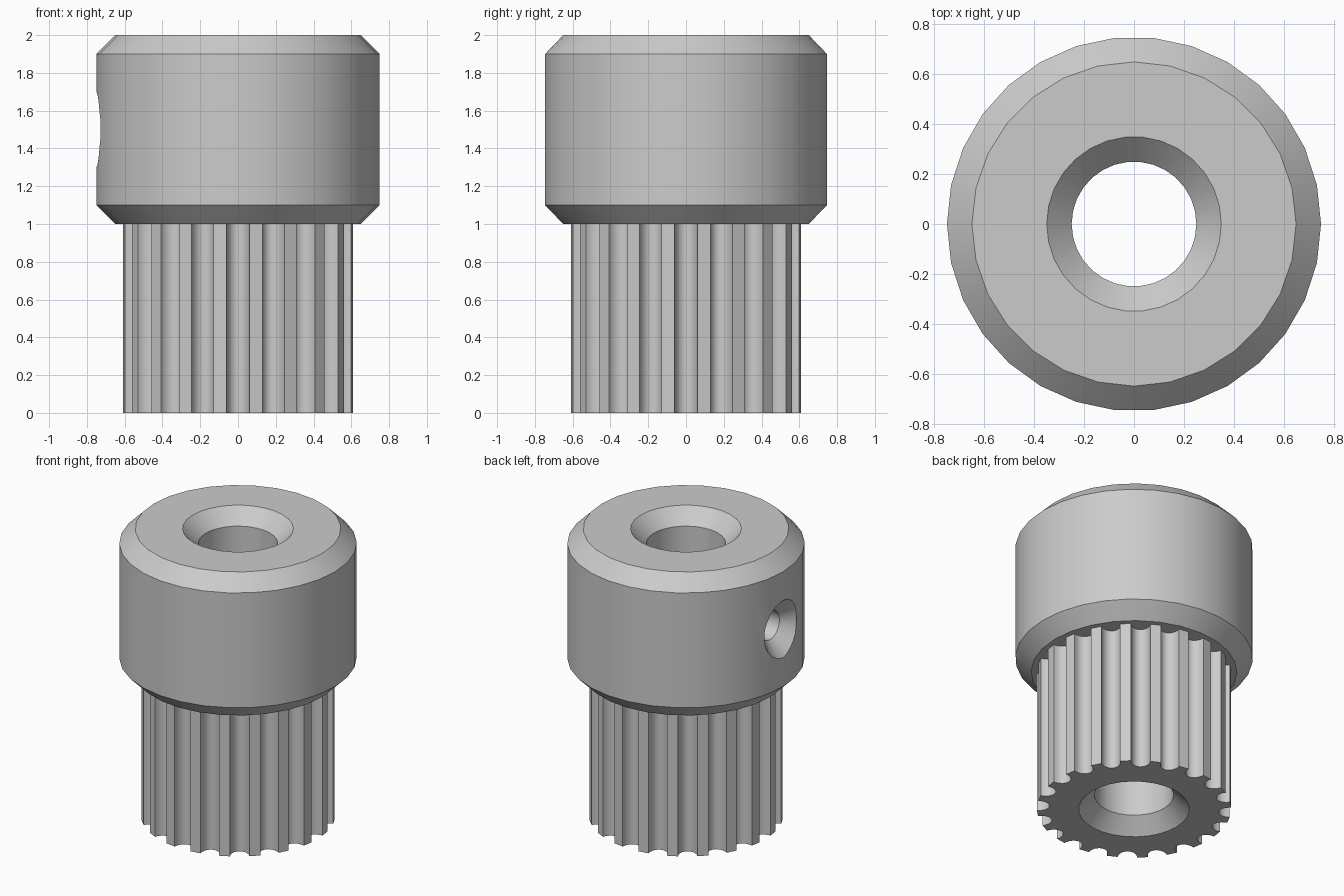
import bpy, bmesh
from math import sin, cos, pi, radians
from mathutils import Matrix, Vector

if "Cube" in bpy.data.objects:
    bpy.data.objects.remove(bpy.data.objects["Cube"], do_unlink=True)

grey = bpy.data.materials.new("machined grey")
grey.use_nodes = True
colour = (0.6, 0.6, 0.6, 1)
grey.diffuse_color = colour
grey.node_tree.nodes["Principled BSDF"].inputs["Base Color"].default_value = colour


def finish(name, bm):
    bmesh.ops.recalc_face_normals(bm, faces=bm.faces)
    mesh = bpy.data.meshes.new(name)
    bm.to_mesh(mesh)
    bm.free()
    mesh.materials.append(grey)
    obj = bpy.data.objects.new(name, mesh)
    bpy.context.collection.objects.link(obj)
    return obj


def ring(bm, r, z, sides):
    return [bm.verts.new((r * cos(2 * pi * i / sides), r * sin(2 * pi * i / sides), z))
            for i in range(sides)]


def lathe(name, profile, sides=30, matrix=Matrix()):
    """Closed solid turned about z from (radius, height) pairs."""
    bm = bmesh.new()
    rings = [ring(bm, r, z, sides) for r, z in profile]
    for a, b in zip(rings, rings[1:]):
        for i in range(sides):
            j = (i + 1) % sides
            bm.faces.new((a[i], a[j], b[j], b[i]))
    bm.faces.new(rings[0])
    bm.faces.new(rings[-1])
    bm.transform(matrix)
    return finish(name, bm)


def cut(obj, cutter):
    bpy.context.view_layer.objects.active = obj
    mod = obj.modifiers.new("cut", 'BOOLEAN')
    mod.operation, mod.solver, mod.object = 'DIFFERENCE', 'EXACT', cutter
    bpy.ops.object.modifier_apply(modifier=mod.name)


# Chamfered head: hull of the wide body rings and the finer end rings
bm = bmesh.new()
for r, z, sides in ((0.65, 1, 28), (0.75, 1.1, 30), (0.75, 1.9, 30), (0.65, 2, 28)):
    ring(bm, r, z, sides)
bmesh.ops.convex_hull(bm, input=bm.verts)
bmesh.ops.dissolve_limit(bm, angle_limit=radians(1), verts=bm.verts, edges=bm.edges)
head = finish("head", bm)

# Toothed barrel: outline with rounded grooves, extruded
TEETH, RADIUS, HALF_WIDTH, DEPTH, STEPS = 20, 0.613, 0.061, 0.077, 12
bm = bmesh.new()
outline = []
for tooth in range(TEETH):
    turn = Matrix.Rotation(2 * pi * tooth / TEETH, 3, 'Z')
    for s in range(STEPS + 1):
        t = pi * s / STEPS
        across = -HALF_WIDTH * cos(t)
        edge = (RADIUS ** 2 - HALF_WIDTH ** 2) ** 0.5
        outline.append(bm.verts.new(turn @ Vector((edge - (DEPTH - 0.003) * sin(t), across, 0))))
base = bm.faces.new(outline)
top = bmesh.ops.extrude_face_region(bm, geom=[base])["geom"]
bmesh.ops.translate(bm, verts=[v for v in top if isinstance(v, bmesh.types.BMVert)], vec=(0, 0, 1))
barrel = finish("toothed_barrel", bm)

# Shaft bore, countersunk at both ends
bore = lathe("bore_cutter", [(0.45, -0.1), (0.25, 0.1), (0.25, 1.9), (0.45, 2.1)])
cut(head, bore)
cut(barrel, bore)

# Countersunk set screw hole through the side of the head
side = Matrix.Translation((0, 0, 1.5)) @ Matrix.Rotation(-pi / 2, 4, 'Y')
screw = lathe("screw_hole_cutter", [(0.1, 0.1), (0.1, 0.65), (0.3, 0.85)], 30, side)
cut(head, screw)

for cutter in (bore, screw):
    bpy.data.objects.remove(cutter, do_unlink=True)

# Smooth turned surfaces with crisp edges
bpy.ops.object.select_all(action='DESELECT')
for obj in (head, barrel):
    obj.select_set(True)
bpy.context.view_layer.objects.active = head
bpy.ops.object.shade_smooth_by_angle(angle=radians(30))
